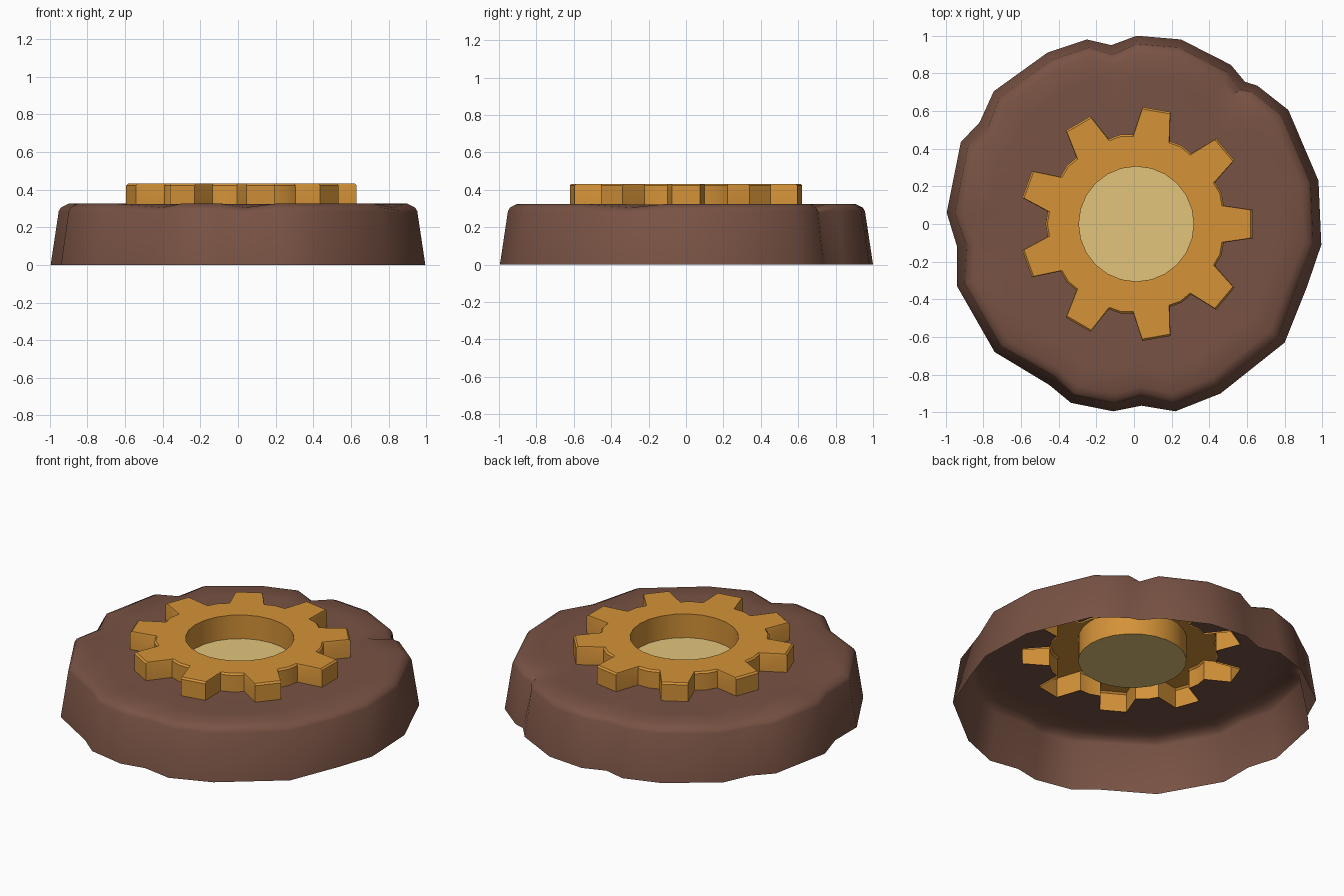
import bpy, bmesh, math

if "Cube" in bpy.data.objects:
    bpy.data.objects.remove(bpy.data.objects["Cube"])

def material(name, rgb):
    m = bpy.data.materials.new(name)
    m.diffuse_color = (*rgb, 1)
    m.use_nodes = True
    m.node_tree.nodes["Principled BSDF"].inputs["Base Color"].default_value = m.diffuse_color
    return m

BROWN = material("rock brown", (0.19, 0.085, 0.058))
ORANGE = material("gear orange", (0.66, 0.29, 0.04))
SAND = material("pale sand", (0.76, 0.56, 0.20))

def ring(bm, pts):
    return [bm.verts.new(p) for p in pts]

def loft(bm, a, b):
    n = len(a)
    for i in range(n):
        j = (i + 1) % n
        bm.faces.new((a[i], a[j], b[j], b[i]))

def fill_between(bm, *loops):
    # Flat face between an outer loop and a hole
    edges = []
    for lp in loops:
        for i, v in enumerate(lp):
            w = lp[(i + 1) % len(lp)]
            edges.append(bm.edges.get((v, w)) or bm.edges.new((v, w)))
    res = bmesh.ops.triangle_fill(bm, edges=edges, use_beauty=True)
    bm.normal_update()
    for f in res["geom"]:
        if isinstance(f, bmesh.types.BMFace) and f.normal.z < 0:
            f.normal_flip()

def finish(bm, name, mat, angle=40):
    me = bpy.data.meshes.new(name)
    bm.to_mesh(me)
    bm.free()
    ob = bpy.data.objects.new(name, me)
    bpy.context.collection.objects.link(ob)
    me.materials.append(mat)
    bpy.ops.object.select_all(action='DESELECT')
    ob.select_set(True)
    bpy.context.view_layer.objects.active = ob
    bpy.ops.object.shade_smooth_by_angle(angle=math.radians(angle))
    return ob

CX = 0.012

def gear_outline(z, grow=0.0):
    pts = []
    for k in range(9):
        for da, r in ((-12, 0.475), (-7, 0.622), (7, 0.622), (12, 0.475), (20, 0.482)):
            a = math.radians(40 * k + da)
            r += grow
            pts.append((CX + r * math.cos(a), r * math.sin(a), z))
    return pts

def circle(r, z, n=24):
    return [(CX + r * math.cos(math.tau * i / n), r * math.sin(math.tau * i / n), z)
            for i in range(n)]

# Rock base: irregular outline, third value marks a crack
outline = [
    (.98, .23, 0), (.995, -.11, 0), (.92, -.33, 1), (.80, -.63, 0), (.46, -.90, 0),
    (.22, -.995, 0), (.04, -.965, 1), (-.11, -.995, 0), (-.335, -.95, 0), (-.45, -.855, 1),
    (-.74, -.68, 0), (-.94, -.33, 0), (-.94, -.12, 1), (-.995, .06, 0), (-.92, .435, 0),
    (-.82, .54, 1), (-.745, .705, 0), (-.46, .91, 0), (-.25, .98, 0), (-.12, .95, 1),
    (.015, 1, 0), (.25, .98, 0), (.515, .845, 0), (.59, .755, 1), (.655, .735, 0),
    (.82, .605, 0)]
outline.sort(key=lambda p: math.atan2(p[1], p[0]))

def level(scale, z, pull=0.0, drop=0.0):
    return [(x * (scale - pull * c), y * (scale - pull * c), z - drop * c)
            for x, y, c in outline]

bm = bmesh.new()
levels = [level(1, 0), level(.957, .285, .01, .01), level(.945, .305, .015, .015),
          level(.905, .325, .01, .02), level(.78, .322)]
rings = [ring(bm, l) for l in levels]
for a, b in zip(rings, rings[1:]):
    loft(bm, a, b)
fill_between(bm, rings[-1], ring(bm, gear_outline(.32)))
finish(bm, "rock_base", BROWN)

# Hollow gear with nine teeth and a round well
bm = bmesh.new()
low, mid, top = (ring(bm, gear_outline(.31)), ring(bm, gear_outline(.422)),
                 ring(bm, gear_outline(.432, -.01)))
loft(bm, low, mid)
loft(bm, mid, top)
hole, well = ring(bm, circle(.305, .432)), ring(bm, circle(.305, .285))
fill_between(bm, top, hole)
loft(bm, hole, well)
finish(bm, "gear", ORANGE, 30)

# Sand floor closing the well
bm = bmesh.new()
bm.faces.new(ring(bm, circle(.305, .285)))
finish(bm, "well_floor", SAND)
